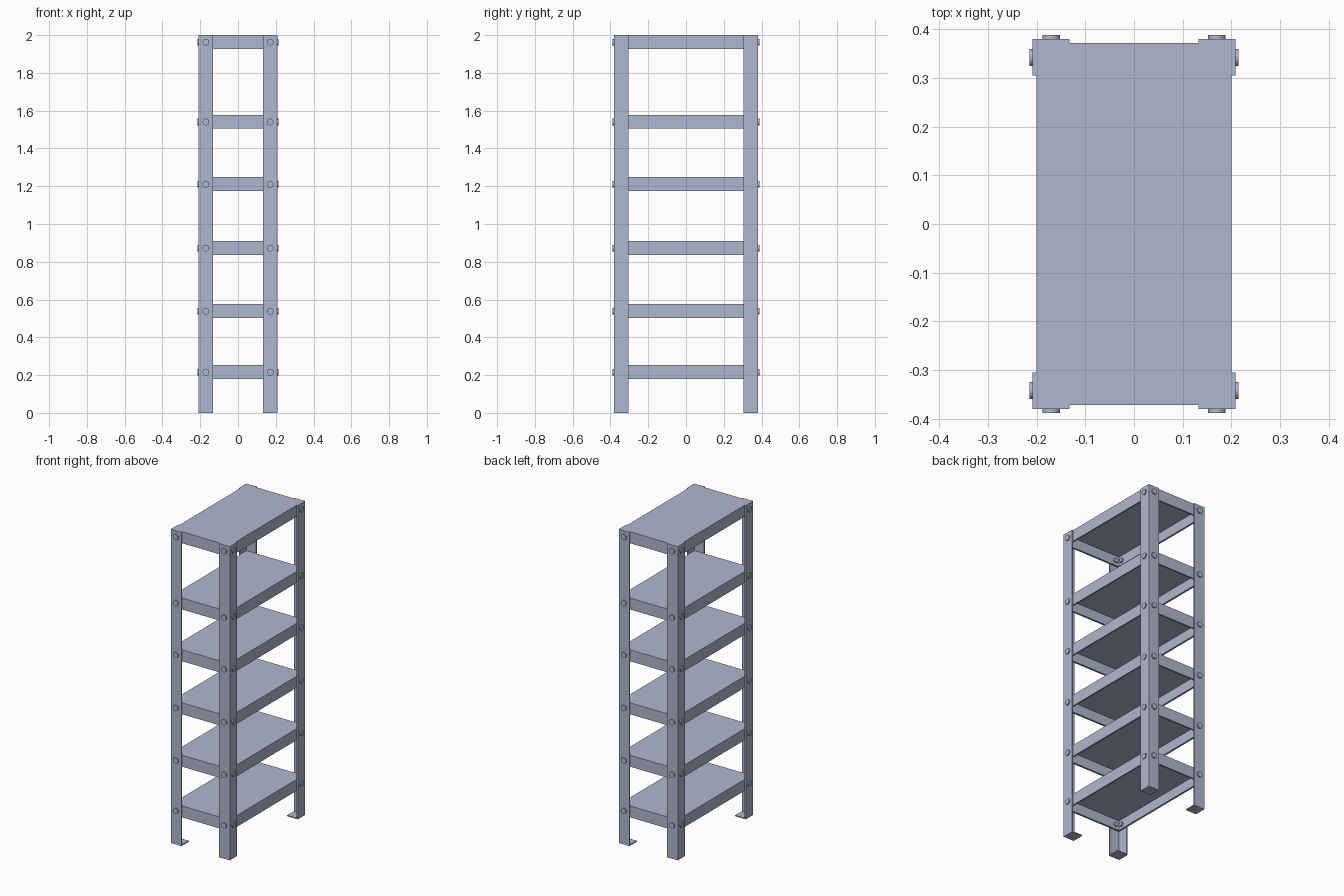
import bpy, bmesh
from math import pi
from mathutils import Matrix, Vector

if "Cube" in bpy.data.objects:
    bpy.data.objects.remove(bpy.data.objects["Cube"])

PX, PY, T, W = 0.208, 0.380, 0.008, 0.075   # post outer corner, gauge, flange width
SHELF_TOPS = [0.253, 0.576, 0.910, 1.248, 1.578, 2.0]
SHELF_H = 0.073

# Blue-grey painted steel
steel = bpy.data.materials.new("painted_steel")
steel.diffuse_color = (0.435, 0.475, 0.62, 1)
steel.use_nodes = True
steel.node_tree.nodes["Principled BSDF"].inputs["Base Color"].default_value = steel.diffuse_color


def finish(name, bm, mirror=False):
    bmesh.ops.recalc_face_normals(bm, faces=bm.faces[:])
    me = bpy.data.meshes.new(name)
    bm.to_mesh(me)
    bm.free()
    me.materials.append(steel)
    ob = bpy.data.objects.new(name, me)
    bpy.context.collection.objects.link(ob)
    if mirror:
        m = ob.modifiers.new("Mirror", 'MIRROR')
        m.use_axis = (True, True, False)
        m.use_mirror_merge = False
    return ob


def box(bm, lo, hi):
    lo, hi = Vector(lo), Vector(hi)
    mat = Matrix.Translation((lo + hi) / 2) @ Matrix.Diagonal((*(hi - lo), 1))
    bmesh.ops.create_cube(bm, size=1, matrix=mat)


def disc(bm, centre, axis, radius, depth, segments):
    rot = Matrix.Rotation(pi / 2, 4, 'Y' if axis == 'x' else 'X')
    res = bmesh.ops.create_cone(bm, cap_ends=True, segments=segments, radius1=radius,
                                radius2=radius, depth=depth,
                                matrix=Matrix.Translation(centre) @ rot)
    if segments > 6:
        for f in {f for v in res["verts"] for f in v.link_faces}:
            f.smooth = len(f.verts) == 4
            if not f.smooth:
                for e in f.edges:
                    e.smooth = False


# Angle-iron corner posts
bm = bmesh.new()
profile = [(PX, PY), (PX - W, PY), (PX - W, PY - T), (PX - T, PY - T),
           (PX - T, PY - W), (PX, PY - W)]
face = bm.faces.new([bm.verts.new((x, y, 0)) for x, y in profile])
top = bmesh.ops.extrude_face_region(bm, geom=[face])["geom"]
bmesh.ops.translate(bm, verts=[g for g in top if isinstance(g, bmesh.types.BMVert)], vec=(0, 0, 2))
finish("corner_posts", bm, True)

# Foot plates inside the angle
bm = bmesh.new()
box(bm, (PX - W, PY - W, 0), (PX - T, PY - T, 0.006))
finish("foot_plates", bm, True)

# Folded sheet-metal trays with a return lip
for i, z in enumerate(SHELF_TOPS):
    bm = bmesh.new()
    box(bm, (-PX + T, -PY + T, z - SHELF_H), (PX - T, PY - T, z))
    bottom = min(bm.faces, key=lambda f: f.calc_center_median().z)
    bmesh.ops.inset_region(bm, faces=[bottom], thickness=0.014)
    bmesh.ops.delete(bm, geom=[bottom], context='FACES_ONLY')
    shelf = finish(f"shelf_{i + 1}", bm)
    s = shelf.modifiers.new("Sheet", 'SOLIDIFY')
    s.thickness = 0.004
    s.offset = -1
    s.use_even_offset = True

# Bolt heads outside and nuts inside, two per corner per shelf
bm = bmesh.new()
for z in SHELF_TOPS:
    zc = z - 0.038
    disc(bm, (PX + 0.002, 0.342, zc), 'x', 0.0178, 0.009, 24)
    disc(bm, (0.170, PY + 0.003, zc), 'y', 0.0178, 0.011, 24)
    disc(bm, (PX - 0.017, 0.342, zc), 'x', 0.015, 0.012, 6)
    disc(bm, (0.170, PY - 0.017, zc), 'y', 0.015, 0.012, 6)
finish("bolts", bm, True)
